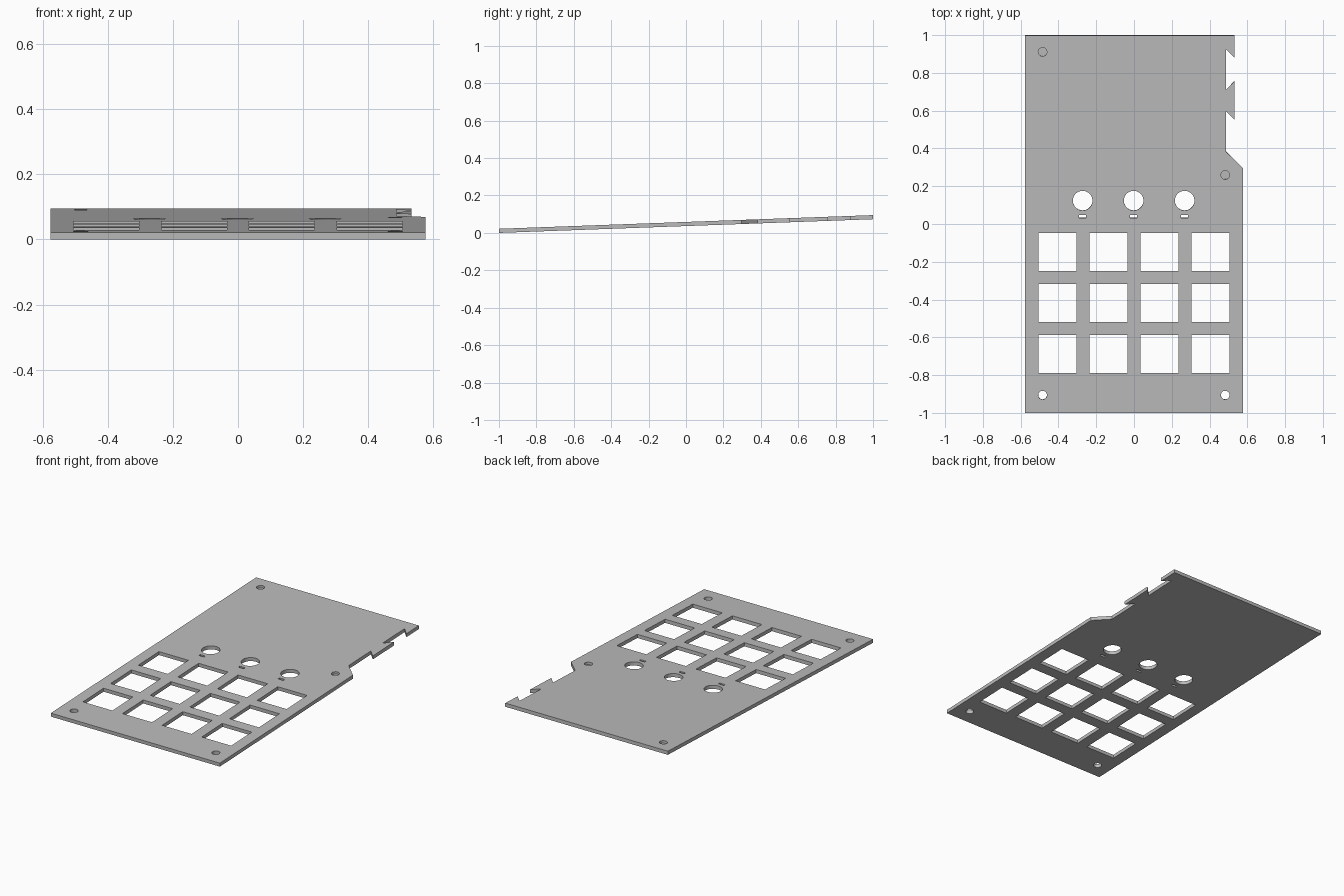
import bpy, bmesh, math
from mathutils import Matrix, Vector

cube = bpy.data.objects.get("Cube")
if cube:
    bpy.data.objects.remove(cube, do_unlink=True)

THICK = 0.022
TILT = math.asin(0.0365)
TOP, BOTTOM = THICK / 2, -THICK / 2

grey = bpy.data.materials.new("plain grey")
grey.use_nodes = True
colour = (0.5, 0.5, 0.5, 1)
grey.diffuse_color = colour
grey.node_tree.nodes["Principled BSDF"].inputs["Base Color"].default_value = colour


def prism(bm, points, low, high):
    """Extrude a flat outline from low to high."""
    face = bm.faces.new([bm.verts.new((x, y, low)) for x, y in points])
    top = bmesh.ops.extrude_face_region(bm, geom=[face])["geom"]
    bmesh.ops.translate(bm, vec=(0, 0, high - low),
                        verts=[v for v in top if isinstance(v, bmesh.types.BMVert)])


def rectangle(x, y, w, h):
    return [(x + sx * w / 2, y + sy * h / 2)
            for sx, sy in ((-1, -1), (1, -1), (1, 1), (-1, 1))]


def circle(x, y, r, n=40):
    return [(x + r * math.cos(math.tau * i / n), y + r * math.sin(math.tau * i / n))
            for i in range(n)]


def make_object(name, bm):
    bmesh.ops.recalc_face_normals(bm, faces=bm.faces)
    mesh = bpy.data.meshes.new(name)
    bm.to_mesh(mesh)
    bm.free()
    mesh.materials.append(grey)
    obj = bpy.data.objects.new(name, mesh)
    bpy.context.collection.objects.link(obj)
    return obj


# Plate outline with the notched right edge
outline = [(-0.576, -1), (0.576, -1), (0.576, 0.297), (0.488, 0.383),
           (0.488, 0.597), (0.533, 0.552), (0.533, 0.759), (0.488, 0.712),
           (0.488, 0.926), (0.533, 0.879), (0.533, 1), (-0.576, 1)]
bm = bmesh.new()
prism(bm, outline, BOTTOM, TOP)
plate = make_object("top_plate", bm)

# Cutters for all openings
bm = bmesh.new()
through = (-0.1, 0.1)
for row in range(3):
    for col in range(4):
        prism(bm, rectangle((col - 1.5) * 0.27, -0.148 - row * 0.27, 0.201, 0.201), *through)
for col in (-1, 0, 1):
    x = col * 0.27 - 0.002
    prism(bm, circle(x, 0.124, 0.052), *through)
    prism(bm, rectangle(x, 0.04, 0.036, 0.014), *through)
for x in (-0.484, 0.483):
    prism(bm, circle(x, -0.906, 0.023), *through)
# Blind screw holes that stop short of the underside
for x, y in ((-0.484, 0.912), (0.483, 0.26)):
    prism(bm, circle(x, y, 0.023), BOTTOM + 0.007, 0.1)
cutter = make_object("opening_cutter", bm)
cutter.hide_render = True

cut = plate.modifiers.new("openings", "BOOLEAN")
cut.operation = "DIFFERENCE"
cut.solver = "EXACT"
cut.object = cutter
graph = bpy.context.evaluated_depsgraph_get()
result = bpy.data.meshes.new_from_object(plate.evaluated_get(graph))
plate.modifiers.clear()
plate.data = result
bpy.data.objects.remove(cutter, do_unlink=True)

# Tilt the plate up towards the back and rest it on the ground
result.transform(Matrix.Rotation(TILT, 4, "X"))
lowest = min(v.co.z for v in result.vertices)
result.transform(Matrix.Translation(Vector((0, 0, -lowest))))
